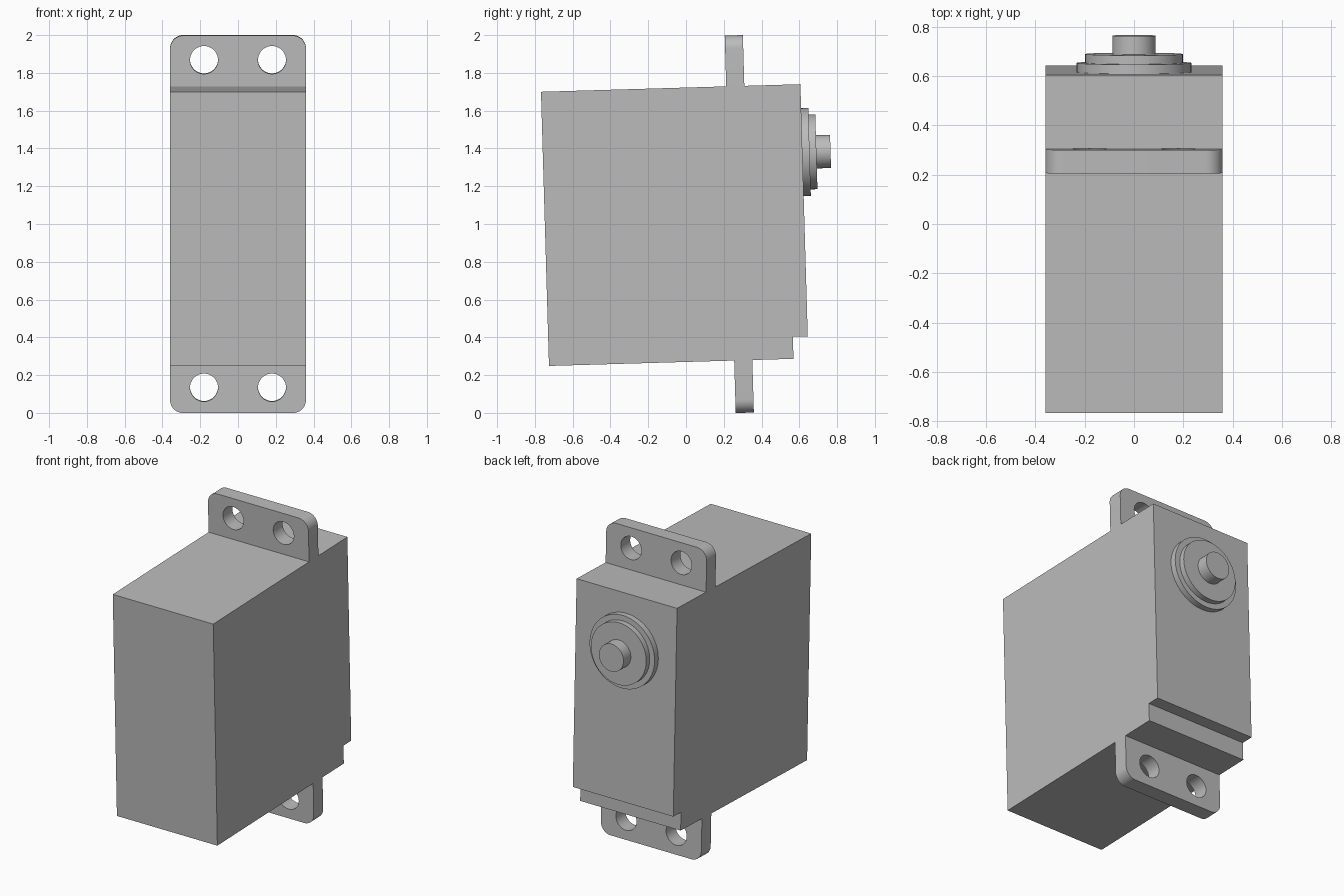
import bpy
import bmesh
from math import radians, sin, cos, pi
from mathutils import Matrix, Vector

cube = bpy.data.objects.get("Cube")
if cube:
    bpy.data.objects.remove(cube, do_unlink=True)

grey = bpy.data.materials.new("plain grey")
grey.use_nodes = True
colour = (0.5, 0.5, 0.5, 1)
grey.diffuse_color = colour
grey.node_tree.nodes["Principled BSDF"].inputs["Base Color"].default_value = colour

# The whole unit leans slightly about its middle
TILT = Matrix.Translation((0, 0, 1)) @ Matrix.Rotation(radians(1.67), 4, 'X')
FACING_BACK = Matrix.Rotation(radians(90), 4, 'X')
SIDEWAYS = Matrix(((0, 0, 1, 0), (1, 0, 0, 0), (0, 1, 0, 0), (0, 0, 0, 1)))
HALF_WIDTH = 0.36


def arc(cx, cy, r, start, end, steps):
    angles = [start + (end - start) * i / steps for i in range(steps + 1)]
    return [(cx + r * cos(a), cy + r * sin(a)) for a in angles]


def plate(name, loops, thickness, placement):
    """Extrude a flat outline; further loops become holes."""
    curve = bpy.data.curves.new(name, 'CURVE')
    curve.dimensions = '2D'
    curve.fill_mode = 'BOTH'
    curve.extrude = thickness / 2
    for loop in loops:
        spline = curve.splines.new('POLY')
        spline.points.add(len(loop) - 1)
        for point, (u, v) in zip(spline.points, loop):
            point.co = (u, v, 0, 1)
        spline.use_cyclic_u = True
    obj = bpy.data.objects.new(name, curve)
    bpy.context.collection.objects.link(obj)
    bpy.ops.object.select_all(action='DESELECT')
    obj.select_set(True)
    bpy.context.view_layer.objects.active = obj
    bpy.ops.object.convert(target='MESH')
    finish(bpy.context.object, name, placement)


def finish(obj, name, placement):
    obj.name = name
    mesh = obj.data
    bm = bmesh.new()
    bm.from_mesh(mesh)
    bmesh.ops.remove_doubles(bm, verts=bm.verts, dist=0.0001)
    bmesh.ops.recalc_face_normals(bm, faces=bm.faces)
    bm.to_mesh(mesh)
    bm.free()
    mesh.transform(TILT @ placement)
    mesh.materials.clear()
    mesh.materials.append(grey)
    bpy.ops.object.shade_smooth_by_angle(angle=radians(30))


# Main case with a step at the lower back edge
TOP, BOTTOM, FRONT, BACK = 0.722, -0.73, -0.747, 0.627
plate("case", [[(FRONT, BOTTOM), (0.548, BOTTOM), (0.548, -0.613),
                (BACK, -0.613), (BACK, TOP), (FRONT, TOP)]],
      HALF_WIDTH * 2, SIDEWAYS)

# Mounting tabs with rounded outer corners and two screw holes each
TAB_Y, TAB_THICK, CORNER = 0.282, 0.096, 0.07
for name, base, tip, hole_z in (("upper_tab", TOP, 0.991, 0.862),
                                ("lower_tab", BOTTOM, -1.008, -0.873)):
    side = 1 if tip > base else -1
    cx, cz = HALF_WIDTH - CORNER, tip - side * CORNER
    outline = [(HALF_WIDTH, base)]
    outline += arc(cx, cz, CORNER, 0, side * pi / 2, 10)
    outline += arc(-cx, cz, CORNER, side * pi / 2, side * pi, 10)
    outline.append((-HALF_WIDTH, base))
    holes = [arc(x, hole_z, 0.074, 0, 2 * pi, 40)[:-1] for x in (-0.18, 0.18)]
    plate(name, [outline] + holes, TAB_THICK,
          Matrix.Translation((0, TAB_Y, 0)) @ FACING_BACK)

# Stepped collar and output shaft
for name, radius, start, end in (("collar_base", 0.233, BACK, 0.665),
                                 ("collar_step", 0.198, 0.665, 0.701),
                                 ("output_shaft", 0.088, 0.701, 0.776)):
    bpy.ops.mesh.primitive_cylinder_add(vertices=64, radius=radius, depth=end - start,
                                        location=(0, 0, 0))
    finish(bpy.context.object, name,
           Matrix.Translation(Vector((0, (start + end) / 2, 0.362))) @ FACING_BACK)
